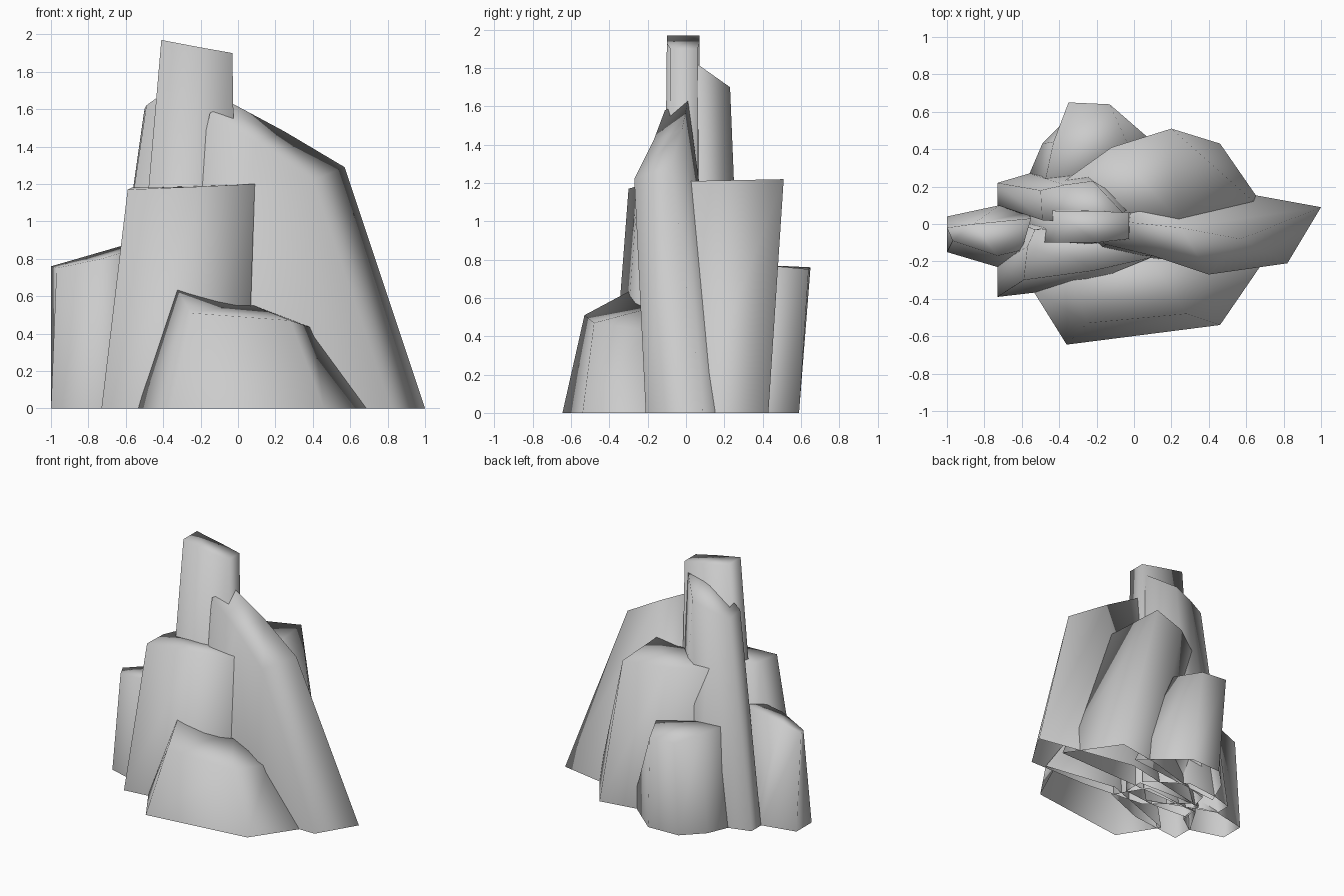
import bpy
import bmesh

# Remove the default cube only
default_cube = bpy.data.objects.get("Cube")
if default_cube:
    bpy.data.objects.remove(default_cube, do_unlink=True)

# Single stone colour
stone = bpy.data.materials.new("light_grey_stone")
stone.use_nodes = True
stone_colour = (.6, .6, .6, 1)
stone.diffuse_color = stone_colour
stone.node_tree.nodes["Principled BSDF"].inputs["Base Color"].default_value = stone_colour


def rock_column(name, base, top):
    """Loft a footprint on the ground (x, y) to a slanted crown (x, y, z).

    Both outlines run counter-clockwise seen from above and have equal
    point counts. The underside stays open and the shading is soft.
    """
    bm = bmesh.new()
    lower = [bm.verts.new((x, y, 0)) for x, y in base]
    upper = [bm.verts.new(point) for point in top]
    count = len(lower)
    for i in range(count):
        j = (i + 1) % count
        bm.faces.new((lower[i], lower[j], upper[j], upper[i]))
    crown = bm.faces.new(upper)
    bmesh.ops.triangulate(bm, faces=[crown])
    for face in bm.faces:
        face.smooth = True

    mesh = bpy.data.meshes.new(name)
    bm.to_mesh(mesh)
    bm.free()
    mesh.materials.append(stone)

    rock = bpy.data.objects.new(name, mesh)
    bpy.context.collection.objects.link(rock)
    return rock


# Tallest central pillar
rock_column(
    "central_pillar",
    base=[(-.58, -.1), (-.3, -.12), (0, -.09), (0, .07), (-.3, .08), (-.56, .08)],
    top=[(-.41, -.1, 1.97), (-.2, -.1, 1.93), (-.03, -.08, 1.9),
         (-.03, .06, 1.9), (-.2, .07, 1.93), (-.41, .07, 1.97)])

# Long fin sloping down to the side
rock_column(
    "side_fin",
    base=[(-.22, -.16), (.3, -.21), (.82, -.21), (1, .09), (.2, .235), (-.5, .09)],
    top=[(-.15, -.11, 1.58), (.1, -.17, 1.42), (.4, -.27, 1.22),
         (.57, -.08, 1.29), (.25, -.02, 1.48), (-.03, .01, 1.63)])

# Broad block in front of the pillar
rock_column(
    "front_block",
    base=[(-.73, -.39), (-.3, -.34), (.05, -.2), (-.1, .05), (-.6, 0), (-.73, -.22)],
    top=[(-.59, -.3, 1.17), (-.22, -.25, 1.185), (.09, -.18, 1.2),
         (.05, 0, 1.2), (-.53, -.03, 1.18), (-.57, -.12, 1.18)])

# Low boulder at the foot of the front
rock_column(
    "front_boulder",
    base=[(-.36, -.645), (.46, -.54), (.7, -.19), (.1, -.1), (-.55, -.34)],
    top=[(-.25, -.53, .51), (.28, -.48, .47), (.4, -.19, .43),
         (.06, -.14, .56), (-.34, -.25, .66)])

# Stub at the far end
rock_column(
    "end_stub",
    base=[(-1, -.15), (-.73, -.23), (-.6, -.14), (-.57, .06), (-.72, .1), (-1, .04)],
    top=[(-.97, -.09, .75), (-.73, -.17, .8), (-.6, -.14, .84),
         (-.55, .03, .89), (-.86, 0, .8), (-1, -.02, .76)])

# Tapered spire behind the pillar
rock_column(
    "rear_spire",
    base=[(-.73, .1), (-.2, -.1), (0, .1), (-.3, .3), (-.56, .27), (-.73, .22)],
    top=[(-.49, .02, 1.62), (-.2, 0, 1.83), (-.06, .06, 1.82),
         (-.22, .23, 1.7), (-.37, .21, 1.65), (-.5, .18, 1.6)])

# Wide block at the back, leaning outward
rock_column(
    "back_block",
    base=[(.73, .04), (.46, .43), (.1, .37), (-.5, .2), (-.55, 0)],
    top=[(.24, .02, 1.21), (.2, .51, 1.22), (-.12, .41, 1.21),
         (-.4, .21, 1.2), (-.3, .03, 1.21)])

# Low boulder at the foot of the back
rock_column(
    "back_boulder",
    base=[(.25, .31), (-.08, .59), (-.34, .58), (-.49, .43), (-.58, .22)],
    top=[(-.03, .42, .77), (-.13, .64, .75), (-.35, .65, .76),
         (-.43, .44, .77), (-.5, .12, .77)])
